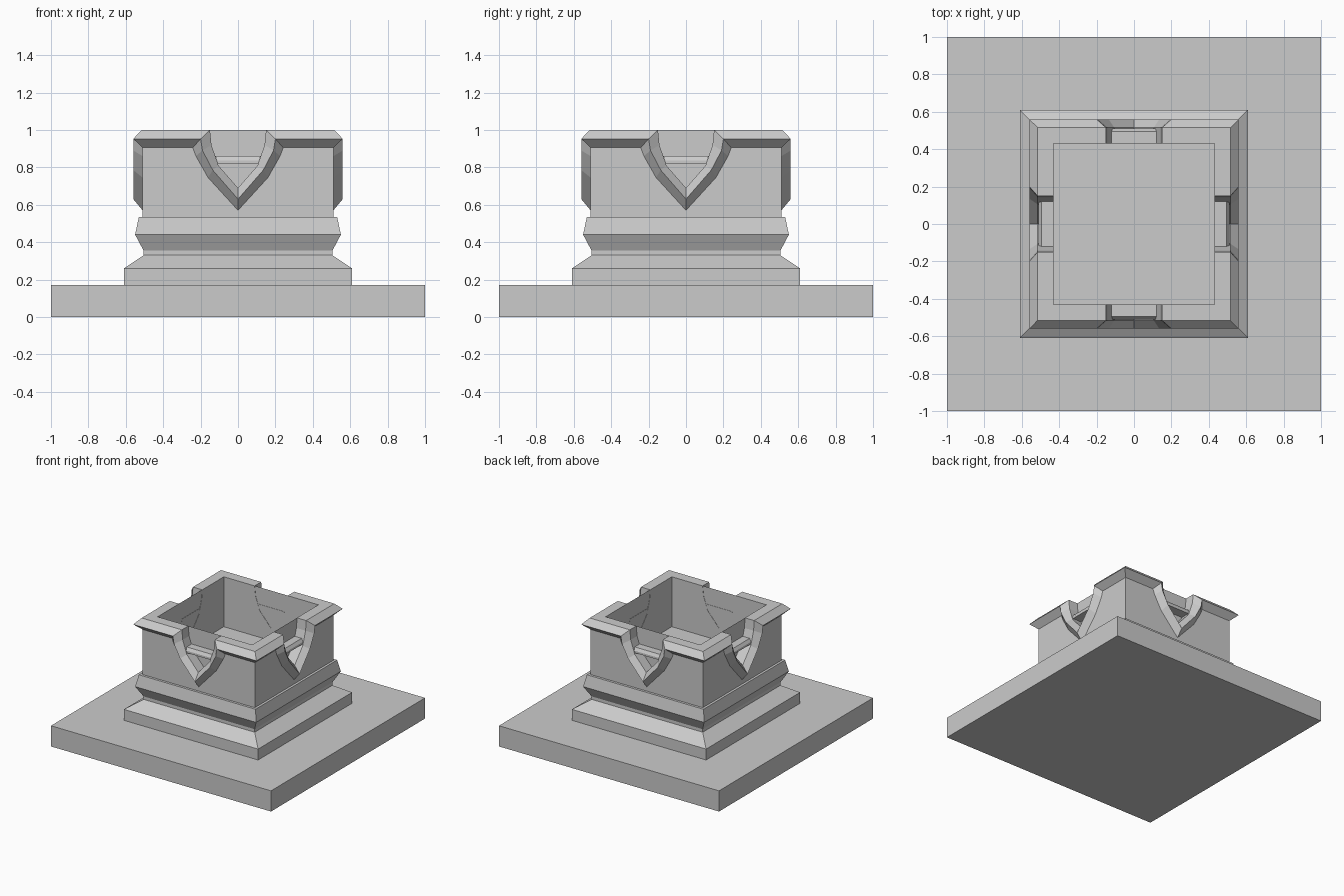
import bpy, bmesh
from math import pi
from mathutils import Vector, Matrix

if "Cube" in bpy.data.objects:
    bpy.data.objects.remove(bpy.data.objects["Cube"])


def finish(name, bm):
    bmesh.ops.remove_doubles(bm, verts=bm.verts, dist=0.0005)
    me = bpy.data.meshes.new(name)
    bm.to_mesh(me)
    bm.free()
    ob = bpy.data.objects.new(name, me)
    bpy.context.collection.objects.link(ob)
    return ob


def face(bm, pts, ref):
    """Add a face whose normal agrees with the direction ref."""
    f = bm.faces.new([bm.verts.new(p) for p in pts])
    f.normal_update()
    if f.normal.dot(Vector(ref)) < 0:
        f.normal_flip()


def four_sides(bm):
    """Repeat the front side around the z axis."""
    geom = bm.verts[:] + bm.edges[:] + bm.faces[:]
    for i in range(1, 4):
        new = bmesh.ops.duplicate(bm, geom=geom)["geom"]
        verts = [g for g in new if isinstance(g, bmesh.types.BMVert)]
        bmesh.ops.rotate(bm, verts=verts, cent=(0, 0, 0),
                         matrix=Matrix.Rotation(i * pi / 2, 3, 'Z'))


def square_stack(name, profile, cap_bottom=True, cap_top=True):
    """Square rings (half width, z) skinned from bottom to top."""
    bm = bmesh.new()
    rings = [[bm.verts.new((sx * r, sy * r, z)) for sx, sy in
              ((-1, -1), (1, -1), (1, 1), (-1, 1))] for r, z in profile]
    for a, b in zip(rings, rings[1:]):
        for i in range(4):
            j = (i + 1) % 4
            bm.faces.new((a[i], a[j], b[j], b[i]))
    if cap_bottom:
        bm.faces.new(rings[0][::-1])
    if cap_top:
        bm.faces.new(rings[-1])
    return finish(name, bm)


# ground slab and stepped moulding
square_stack("ground_slab", [(1, 0), (1, 0.17)])
square_stack("plinth_moulding",
             [(0.61, 0.17), (0.61, 0.26), (0.505, 0.33), (0.505, 0.355),
              (0.55, 0.44), (0.53, 0.535), (0.51, 0.535)], False, False)

# walls with a flared rim that dips into a pointed notch on each side
INNER, WALL, RIDGE = 0.43, 0.51, 0.56
FLOOR, FOOT = 0.59, 0.535
lip = [(0.15, 1.0), (0.142, 0.92), (0.105, 0.81), (0, 0.69)]
ridge = [(0.2, 0.952), (0.19, 0.89), (0.135, 0.785), (0, 0.63)]
base = [(0.242, 0.905), (0.225, 0.86), (0.16, 0.745), (0, 0.57)]

bm = bmesh.new()
for s in (1, -1):
    def row(corner_x, corner_z, pts, depth):
        return [(s * x, -depth, z) for x, z in [(corner_x, corner_z)] + pts]
    inner = row(INNER, 1.0, lip, INNER)
    top = row(0.515, 1.0, lip, 0.515)
    edge = row(RIDGE, 0.952, ridge, RIDGE)
    low = row(WALL, 0.905, base, WALL)
    strips = ((inner, top, (-s, 0, 1.2)), (top, edge, (-0.5 * s, -0.5, 1)),
              (edge, low, (s, -1, -1)))
    for a, b, ref in strips:
        for i in range(len(a) - 1):
            face(bm, (a[i], a[i + 1], b[i + 1], b[i]), ref)
    # outer and inner wall skins below the rim
    face(bm, low + [(0, -WALL, FOOT), (s * WALL, -WALL, FOOT)], (0, -1, 0))
    face(bm, inner + [(0, -INNER, FLOOR), (s * INNER, -INNER, FLOOR)], (0, 1, 0))
four_sides(bm)
finish("notched_walls", bm)

# basin floor
bm = bmesh.new()
face(bm, [(x * INNER, y * INNER, FLOOR) for x, y in
          ((-1, -1), (1, -1), (1, 1), (-1, 1))], (0, 0, 1))
finish("basin_floor", bm)

# thin sheets behind the notches
bm = bmesh.new()
y = -INNER - 0.002
face(bm, [(-0.15, y, 1.0)] + [(-x, y, z) for x, z in lip[1:]]
     + [(x, y, z) for x, z in lip[-2::-1]], (0, -1, 0))
four_sides(bm)
finish("notch_sheets", bm)

# sill bars across the notches, chamfered on the outer edge
bm = bmesh.new()
section = [(-0.43, 0.82), (-0.51, 0.82), (-0.51, 0.837), (-0.495, 0.86), (-0.43, 0.86)]
ends = [[(s * (0.11 + (z - 0.82) * 0.25), y, z) for y, z in section] for s in (-1, 1)]
face(bm, ends[0], (-1, 0, 0))
face(bm, ends[1], (1, 0, 0))
mid = Vector((0, -0.468, 0.84))
for i in range(5):
    j = (i + 1) % 5
    quad = [ends[0][i], ends[0][j], ends[1][j], ends[1][i]]
    face(bm, quad, sum((Vector(p) for p in quad), Vector()) / 4 - mid)
four_sides(bm)
finish("notch_sills", bm)
